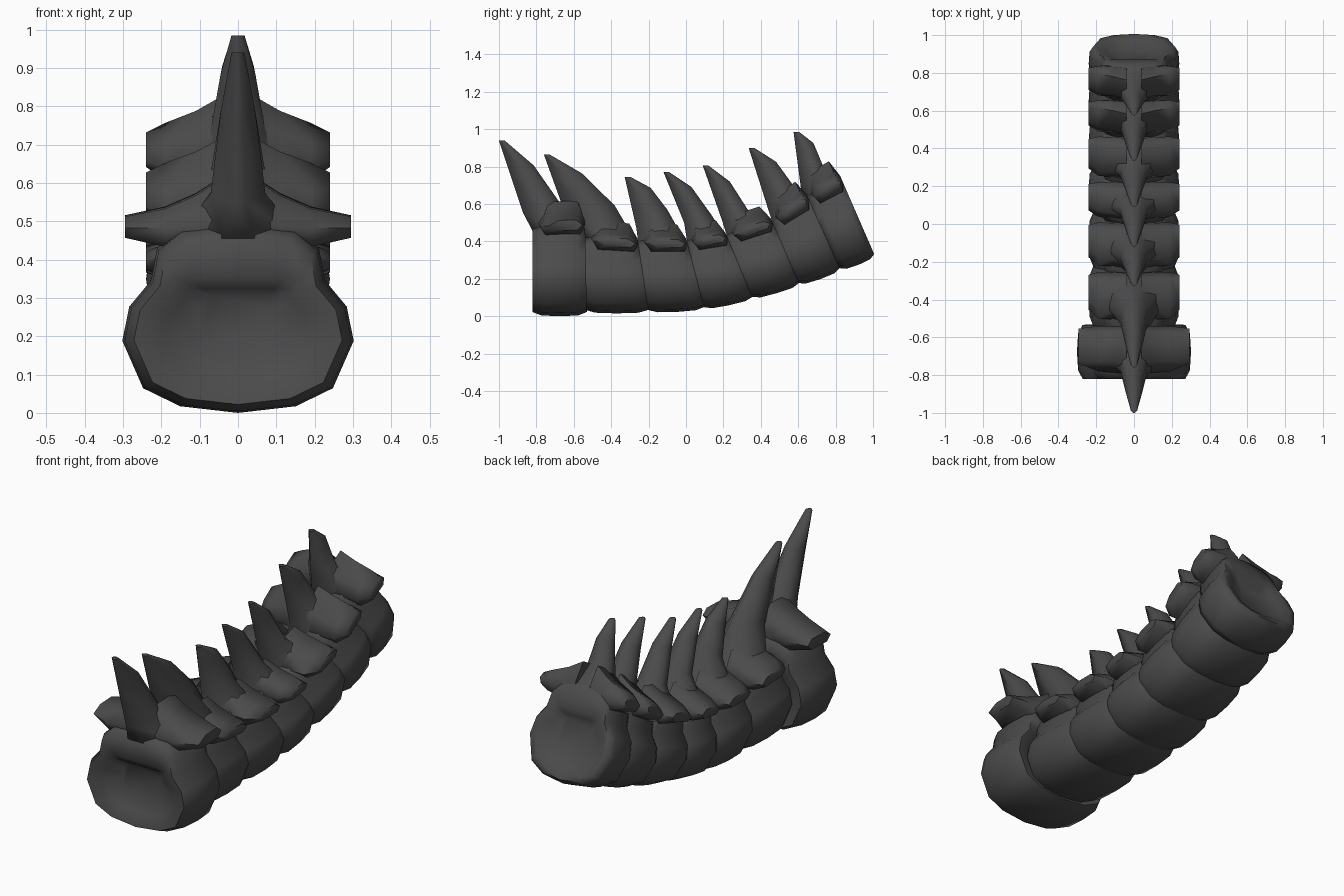
import bpy, bmesh
from mathutils import Vector

if "Cube" in bpy.data.objects:
    bpy.data.objects.remove(bpy.data.objects["Cube"])

bone = bpy.data.materials.new("dark_bone")
bone.diffuse_color = (.07, .07, .07, 1)
bone.use_nodes = True
bone.node_tree.nodes["Principled BSDF"].inputs["Base Color"].default_value = bone.diffuse_color


def loft(name, rings):
    """Skin closed rings of points and cap both ends."""
    bm = bmesh.new()
    rows = [[bm.verts.new(p) for p in r] for r in rings]
    n = len(rows[0])
    for a, b in zip(rows, rows[1:]):
        for i in range(n):
            j = (i + 1) % n
            bm.faces.new((a[i], a[j], b[j], b[i]))
    bm.faces.new(rows[0])
    bm.faces.new(rows[-1])
    bmesh.ops.recalc_face_normals(bm, faces=bm.faces)
    mesh = bpy.data.meshes.new(name)
    bm.to_mesh(mesh)
    bm.free()
    mesh.materials.append(bone)
    ob = bpy.data.objects.new(name, mesh)
    bpy.context.collection.objects.link(ob)
    bpy.ops.object.select_all(action='DESELECT')
    ob.select_set(True)
    bpy.context.view_layer.objects.active = ob
    bpy.ops.object.shade_smooth_by_angle(angle=1.2)


# half outline of a vertebra (width share, height share)
OUTLINE = [(0, 0), (.5, .035), (.82, .13), (1, .38), (.94, .56),
           (.75, .7), (.7, .87), (.5, .97), (0, 1.02)]
# hollow end to middle (position, outline scale, ceiling); the other end mirrors it
END = [(.18, .45, .62), (.09, .62, .66), (.02, .78, .72), (0, .9, 2), (.16, .98, 2)]
BODY = END + [(.5, 1, 2)] + [(1 - t, s, c) for t, s, c in reversed(END)]


def vertebra(k, front, rear, width, spine):
    def at(x, t, h):
        p = front[0].lerp(rear[0], t).lerp(front[1].lerp(rear[1], t), h)
        return (x, p.x, p.y)

    # body with hollow ends
    rings = []
    for t, s, top in BODY:
        half = [(w * s * width, min(top, .45 + (h - .45) * s)) for w, h in OUTLINE]
        full = half + [(-x, h) for x, h in half[-2:0:-1]]
        rings.append([at(x, t, h) for x, h in full])
    loft(f"vertebra_body_{k}", rings)

    # backward leaning spine, bulging behind and flaring into the arch
    tip, f, r = (Vector(p) for p in spine)
    tip_r = tip + Vector((.03, 0))
    sections = [(tip, tip_r, .018),
                (tip.lerp(f, .45), tip_r.lerp(r, .45) + Vector((.02, .02)), .048),
                (f, r, .075),
                (Vector(at(0, 0, .93)[1:]), Vector(at(0, .97, .93)[1:]), .17)]
    rings = []
    for a, b, w in sections:
        half = [(w * s, a.lerp(b, u)) for s, u in ((.25, 0), (.95, .45), (.85, .75), (.25, 1))]
        full = half + [(-x, p) for x, p in reversed(half)]
        rings.append([(x, p.x, p.y) for x, p in full])
    loft(f"spine_{k}", rings)

    # side processes blending from the spine out to a thin edge
    tip_x, m = (.295, .98) if k == 1 else (.24, .92)
    for side, label in ((-1, "left"), (1, "right")):
        rings = []
        for x, t0, t1, rise, d in ((.04, .1, 1, .06, .2), (.11, .12, 1, .02, .15),
                                   (.19, .14, 1, 0, .1), (tip_x, .3, .95, 0, .055)):
            h = m + rise
            rings.append([at(side * x, t, z) for t, z in
                          ((t0, h), (t0 + .1, h - d), (t1 - .1, h - d), (t1, h),
                           (t1 - .12, h + d), (t0 + .2, h + d))])
        loft(f"side_process_{label}_{k}", rings)


# planes between vertebrae: bottom y on a rising curve, top (y, z)
def plane(y, ty, tz):
    return Vector((y, .015 + .27 * max(y + .05, 0) ** 1.5)), Vector((ty, tz))


PLANES = [plane(*p) for p in (
    (-.54, -.54, .44), (-.2, -.26, .42), (.1, 0, .42), (.36, .21, .45),
    (.61, .45, .53), (.83, .64, .66), (1.015, .82, .76))]
# spines: tip, front of base, back of base
SPINES = [
    ((-1, .94), (-.87, .55), (-.67, .6)),
    ((-.76, .865), (-.65, .56), (-.38, .59)),
    ((-.328, .745), (-.265, .47), (-.1, .57)),
    ((-.12, .77), (-.01, .5), (.13, .55)),
    ((.09, .805), (.19, .52), (.33, .57)),
    ((.335, .9), (.44, .57), (.58, .69)),
    ((.575, .985), (.615, .68), (.73, .81)),
]

# large first vertebra, then the slimmer curved row
vertebra(1, (Vector((-.82, 0)), Vector((-.82, .49))),
         (Vector((-.53, 0)), Vector((-.54, .5))), .302, SPINES[0])
for i in range(6):
    vertebra(i + 2, PLANES[i], PLANES[i + 1], .24, SPINES[i + 1])
